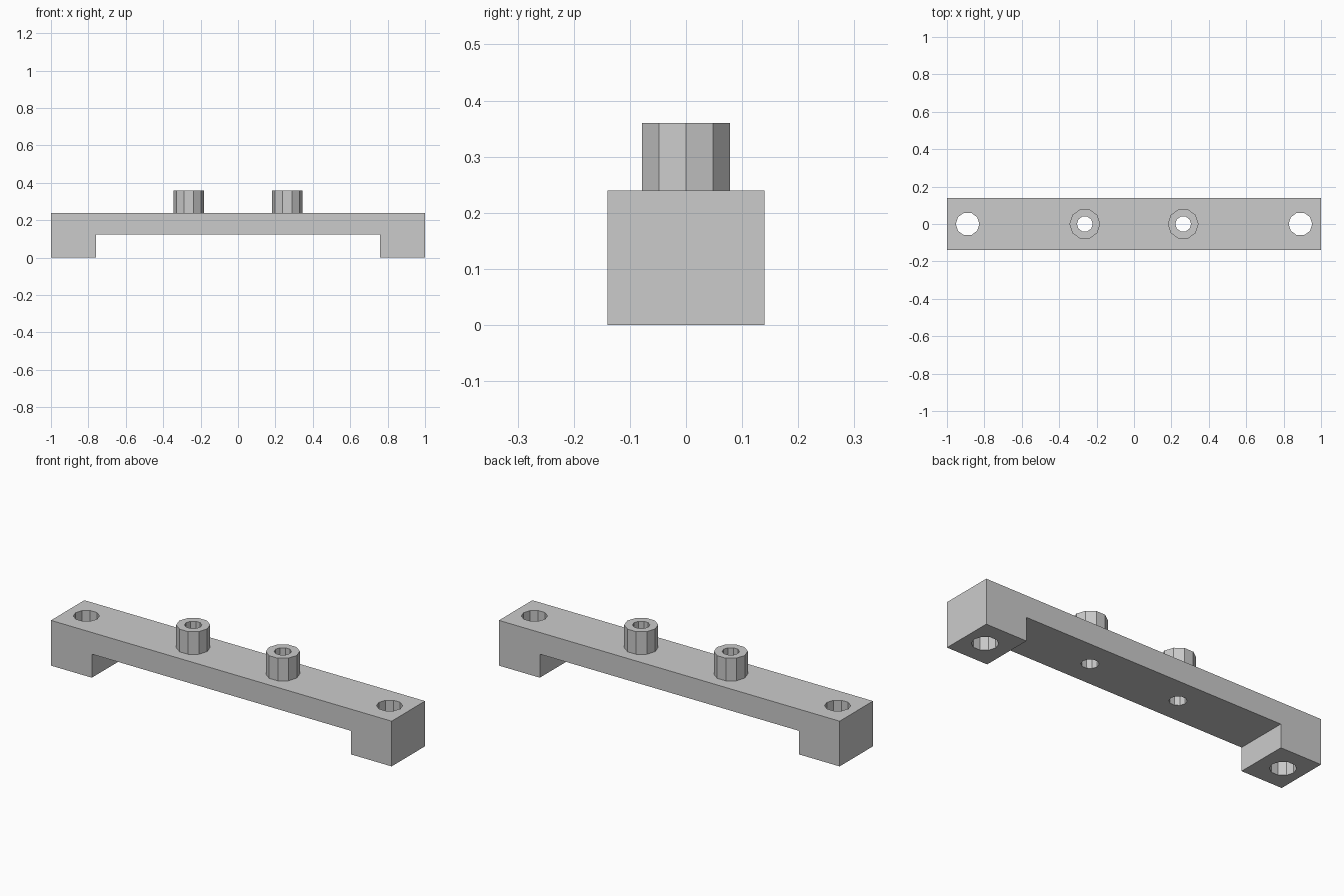
import bpy, bmesh

cube = bpy.data.objects.get("Cube")
if cube:
    bpy.data.objects.remove(cube, do_unlink=True)

SIDES = 10
BOSS_X, END_X = 0.263, 0.89
HALF_DEPTH, TOP, BOSS_TOP = 0.14, 0.24, 0.36

grey = bpy.data.materials.new("plain grey")
grey.use_nodes = True
colour = (0.6, 0.6, 0.6, 1)
grey.diffuse_color = colour
grey.node_tree.nodes["Principled BSDF"].inputs["Base Color"].default_value = colour


def make_object(name, bm):
    bmesh.ops.recalc_face_normals(bm, faces=bm.faces)
    mesh = bpy.data.meshes.new(name)
    bm.to_mesh(mesh)
    bm.free()
    mesh.materials.append(grey)
    obj = bpy.data.objects.new(name, mesh)
    bpy.context.collection.objects.link(obj)
    return obj


def prism(name, x, radius, low, high):
    """Upright ten-sided prism with a corner on the x axis."""
    bm = bmesh.new()
    bmesh.ops.create_circle(bm, cap_ends=True, segments=SIDES, radius=radius)
    # Turn so that corners lie at both ends of the x axis
    first = max(bm.verts, key=lambda v: v.co.y)
    if abs(first.co.x) < 0.0001:
        for v in bm.verts:
            v.co.x, v.co.y = v.co.y, -v.co.x
    faces = bmesh.ops.extrude_face_region(bm, geom=bm.faces[:])["geom"]
    top = {v for v in faces if isinstance(v, bmesh.types.BMVert)}
    for v in bm.verts:
        v.co.x += x
        v.co.z = high if v in top else low
    return make_object(name, bm)


def boolean(target, tool, operation):
    mod = target.modifiers.new(tool.name, "BOOLEAN")
    mod.operation = operation
    mod.solver = "EXACT"
    mod.object = tool
    bpy.context.view_layer.objects.active = target
    bpy.ops.object.modifier_apply(modifier=mod.name)
    bpy.data.objects.remove(tool, do_unlink=True)


# Bridge-shaped bar with a foot at each end, extruded front to back
half = [(0.76, 0.125), (0.76, 0), (1, 0), (1, TOP)]
outline = half + [(-x, z) for x, z in reversed(half)]
bm = bmesh.new()
face = bm.faces.new([bm.verts.new((x, -HALF_DEPTH, z)) for x, z in outline])
extruded = bmesh.ops.extrude_face_region(bm, geom=[face])["geom"]
bmesh.ops.translate(bm, vec=(0, 2 * HALF_DEPTH, 0),
                    verts=[v for v in extruded if isinstance(v, bmesh.types.BMVert)])
bracket = make_object("mounting_bracket", bm)

# Raised bosses, then bolt holes through the bosses and the feet
for side in (-1, 1):
    boolean(bracket, prism("boss", side * BOSS_X, 0.082, TOP - 0.05, BOSS_TOP), "UNION")
for side in (-1, 1):
    boolean(bracket, prism("boss_hole", side * BOSS_X, 0.042, -0.1, 0.5), "DIFFERENCE")
    boolean(bracket, prism("foot_hole", side * END_X, 0.063, -0.1, 0.5), "DIFFERENCE")
